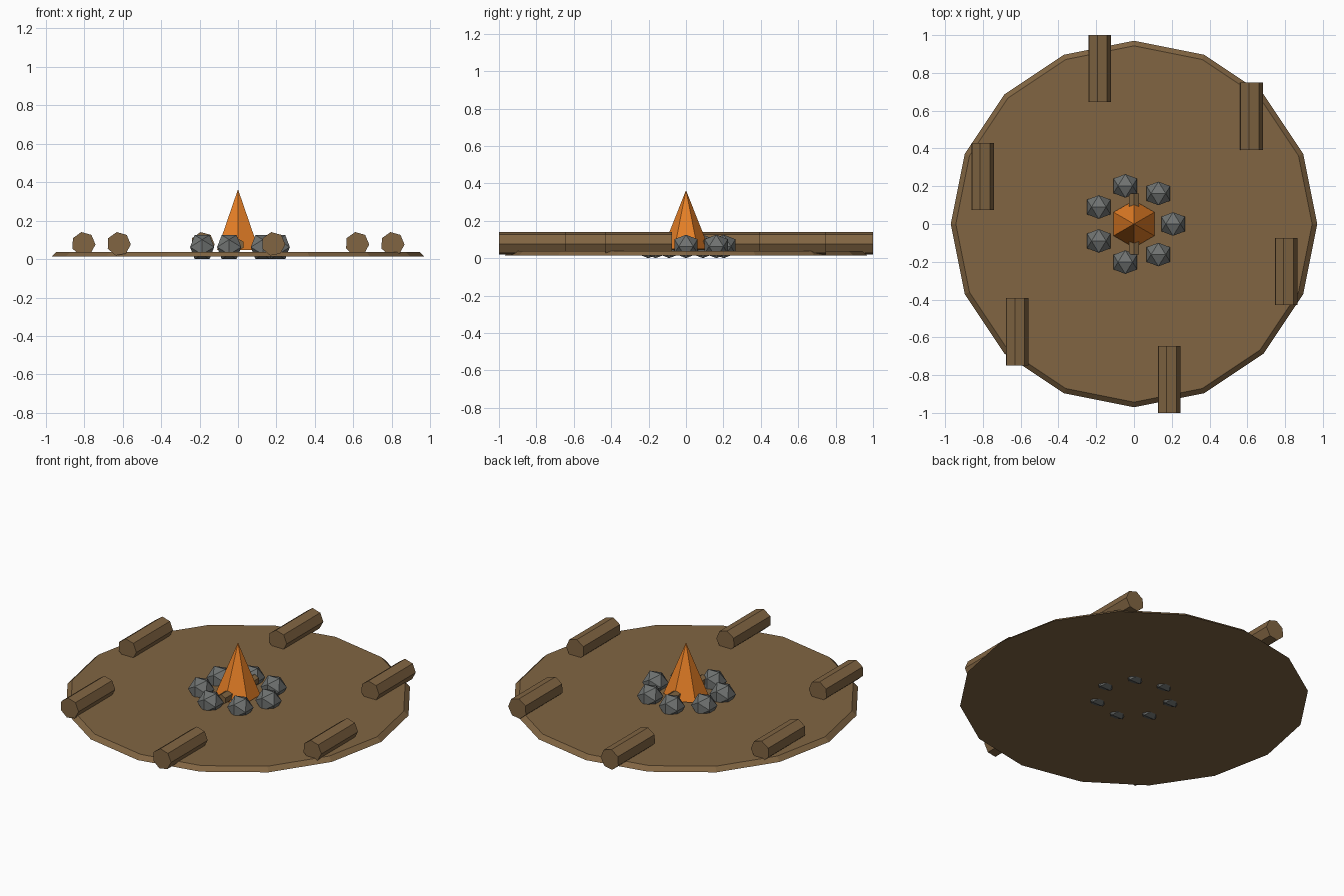
import bpy, bmesh, math
from mathutils import Matrix

cube = bpy.data.objects.get("Cube")
if cube:
    bpy.data.objects.remove(cube, do_unlink=True)


def material(name, rgb):
    m = bpy.data.materials.new(name)
    m.use_nodes = True
    m.diffuse_color = (*rgb, 1)
    m.node_tree.nodes["Principled BSDF"].inputs["Base Color"].default_value = (*rgb, 1)
    return m


brown = material("earthy brown", (0.22, 0.13, 0.055))
grey = material("stone grey", (0.16, 0.17, 0.165))
orange = material("flame orange", (0.82, 0.22, 0.02))


def add(name, bm, mat, loc):
    me = bpy.data.meshes.new(name)
    bm.to_mesh(me)
    bm.free()
    me.materials.append(mat)
    ob = bpy.data.objects.new(name, me)
    ob.location = loc
    bpy.context.collection.objects.link(ob)
    return ob


def cone(name, sides, r1, r2, depth, mat, loc, turn=0.0, lying=False):
    bm = bmesh.new()
    bmesh.ops.create_cone(bm, cap_ends=True, segments=sides, radius1=r1, radius2=r2, depth=depth)
    bm.transform(Matrix.Rotation(math.radians(turn), 4, "Z"))
    if lying:
        bm.transform(Matrix.Rotation(math.pi / 2, 4, "X"))
    return add(name, bm, mat, loc)


def stone(name, half, loc):
    # icosahedron resting on an edge that runs along x
    bm = bmesh.new()
    s = half * 2 / (1 + math.sqrt(5))
    for a in (-1, 1):
        for b in (-1, 1):
            bm.verts.new((a * s, 0, b * half))
            bm.verts.new((0, a * half, b * s))
            bm.verts.new((a * half, b * s, 0))
    bmesh.ops.convex_hull(bm, input=bm.verts[:])
    bmesh.ops.recalc_face_normals(bm, faces=bm.faces[:])
    return add(name, bm, grey, loc)


# Ground disc with a sloping rim
cone("ground_disc", 16, 0.97, 0.943, 0.025, brown, (0, 0, 0.0255))

# Seat logs, all lying along y
for i in range(6):
    a = math.radians(42.6 + 60 * i)
    cone(f"seat_log_{i + 1}", 7, 0.0625, 0.0625, 0.355, brown,
         (0.842 * math.cos(a), 0.842 * math.sin(a) * 1.001, 0.079), 10, True)

# Ring of stones
for i in range(7):
    a = math.tau * i / 7
    stone(f"fire_stone_{i + 1}", 0.0625, (0.207 * math.cos(a), 0.207 * math.sin(a), 0.0625))

# Flame and the piece of firewood through it
cone("flame", 6, 0.125, 0, 0.315, orange, (0, 0, 0.2055))
cone("firewood", 6, 0.032, 0.032, 0.325, brown, (0, 0, 0.075), 0, True)
